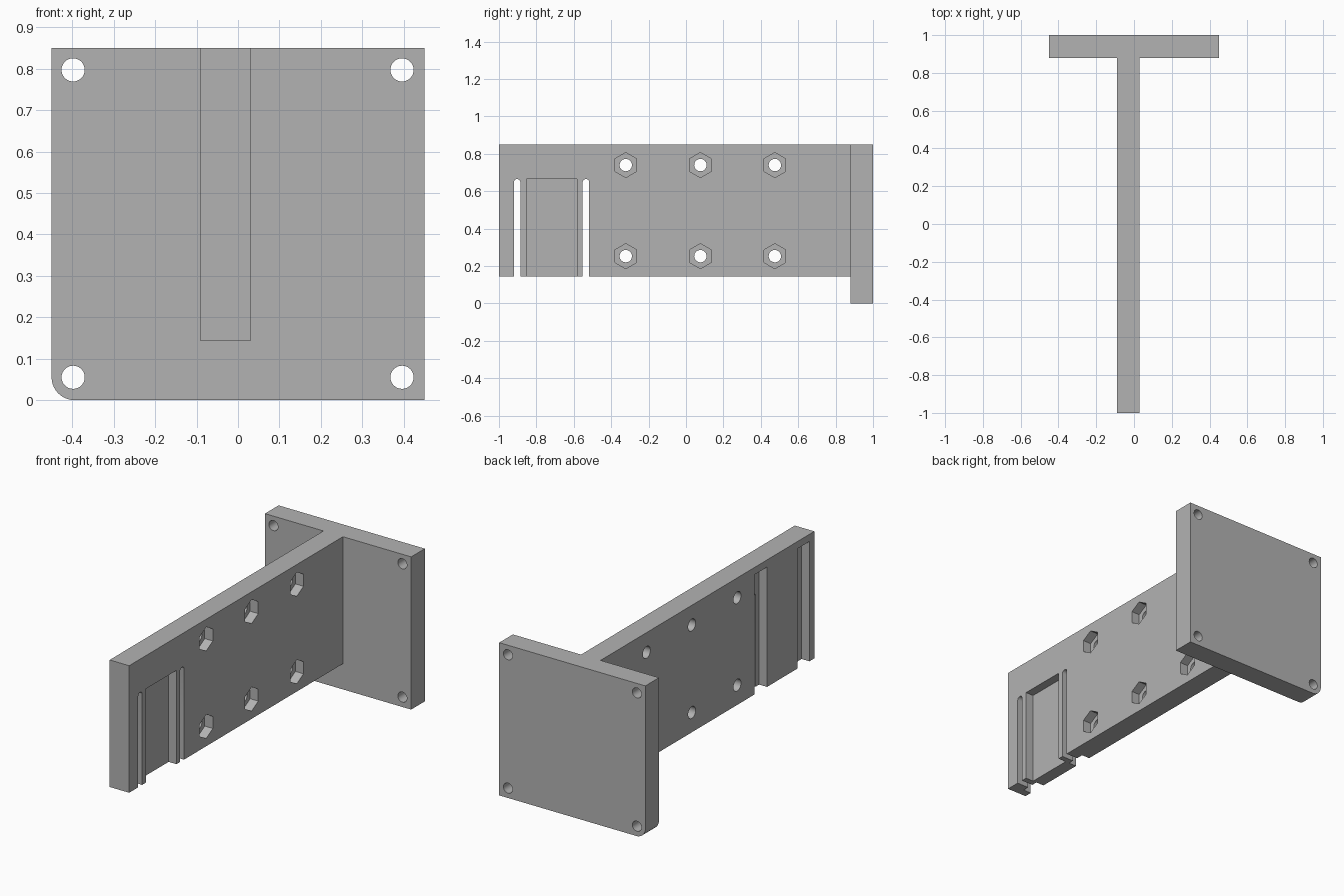
import bpy, bmesh, math

if "Cube" in bpy.data.objects:
    bpy.data.objects.remove(bpy.data.objects["Cube"])

grey = bpy.data.materials.new("plain grey")
grey.diffuse_color = (0.45, 0.45, 0.45, 1)
grey.use_nodes = True
grey.node_tree.nodes["Principled BSDF"].inputs["Base Color"].default_value = grey.diffuse_color


def prism(name, pts, axis, a, b):
    """Extrude a 2D profile from a to b: along x (profile y,z) or along y (profile x,z)."""
    place = (lambda p, t: (t, p[0], p[1])) if axis == 'x' else (lambda p, t: (p[0], t, p[1]))
    bm = bmesh.new()
    lo = [bm.verts.new(place(p, a)) for p in pts]
    hi = [bm.verts.new(place(p, b)) for p in pts]
    bm.faces.new(lo)
    bm.faces.new(hi[::-1])
    n = len(pts)
    for i in range(n):
        j = (i + 1) % n
        bm.faces.new((lo[i], hi[i], hi[j], lo[j]))
    bmesh.ops.recalc_face_normals(bm, faces=bm.faces)
    me = bpy.data.meshes.new(name)
    bm.to_mesh(me)
    bm.free()
    me.materials.append(grey)
    ob = bpy.data.objects.new(name, me)
    bpy.context.collection.objects.link(ob)
    return ob


def rect(u0, u1, v0, v1):
    return [(u0, v0), (u1, v0), (u1, v1), (u0, v1)]


def arc(u, v, r, start, end, n):
    """Points on an arc, angles in degrees, end included."""
    return [(u + r * math.cos(math.radians(start + (end - start) * i / n)),
             v + r * math.sin(math.radians(start + (end - start) * i / n))) for i in range(n + 1)]


def ring(u, v, r, n, start=0):
    return arc(u, v, r, start, start + 360, n)[:-1]


def cut(target, pts, axis, a, b):
    cutter = prism("cutter", pts, axis, a, b)
    cutter.hide_render = True
    mod = target.modifiers.new("cut", 'BOOLEAN')
    mod.operation, mod.solver, mod.object = 'DIFFERENCE', 'EXACT', cutter
    bpy.context.view_layer.objects.active = target
    bpy.ops.object.modifier_apply(modifier=mod.name)
    bpy.data.objects.remove(cutter)


# Mounting plate with one rounded lower corner
outline = arc(-0.395, 0.055, 0.055, 180, 270, 10) + [(0.45, 0), (0.45, 0.85), (-0.45, 0.85)]
plate = prism("mounting_plate", outline, 'y', 0.88, 1.0)
# Corner screw holes
for x in (-0.398, 0.396):
    for z in (0.055, 0.797):
        cut(plate, ring(x, z, 0.028, 32), 'y', 0.8, 1.1)

# Long upright arm
arm = prism("arm", rect(-1.0, 0.88, 0.143, 0.85), 'x', -0.09, 0.03)

# Bolt holes with hexagonal nut pockets on the right side
for y in (-0.322, 0.077, 0.475):
    for z in (0.253, 0.74):
        cut(arm, ring(y, z, 0.033, 32), 'x', -0.2, 0.2)
        cut(arm, ring(y, z, 0.067, 6, 30), 'x', -0.02, 0.2)

# Shallow pocket on the right face of the tongue
cut(arm, rect(-0.852, -0.584, 0.1, 0.665), 'x', -0.0185, 0.2)
# Channels beside the tongue on the left face
for y0, y1 in ((-0.957, -0.852), (-0.584, -0.476)):
    cut(arm, rect(y0, y1, 0.1, 0.81), 'x', -0.2, -0.0415)
# Through slots with rounded tops
for y in (-0.903, -0.535):
    r = 0.0175
    cut(arm, [(y - r, 0.1), (y + r, 0.1)] + arc(y, 0.665 - r, r, 0, 180, 12), 'x', -0.2, 0.2)

# Smooth the round holes, keep hard edges
for ob in (plate, arm):
    bpy.ops.object.select_all(action='DESELECT')
    ob.select_set(True)
    bpy.context.view_layer.objects.active = ob
    bpy.ops.object.shade_smooth_by_angle(angle=math.radians(30))
